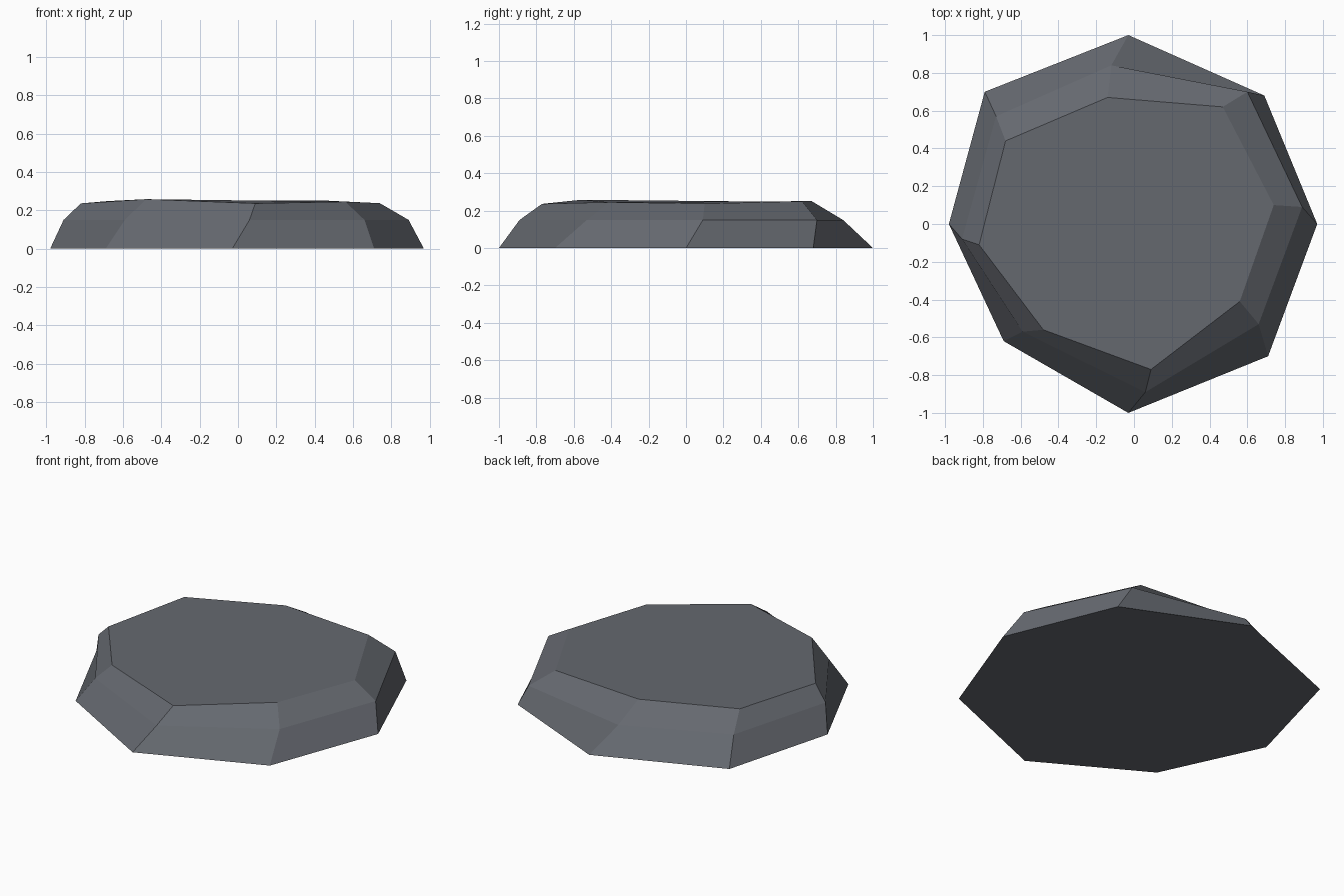
import bpy
import bmesh

if "Cube" in bpy.data.objects:
    bpy.data.objects.remove(bpy.data.objects["Cube"])

stone = bpy.data.materials.new("slate_grey")
stone.diffuse_color = (0.13, 0.14, 0.16, 1)
stone.use_nodes = True
stone.node_tree.nodes["Principled BSDF"].inputs["Base Color"].default_value = stone.diffuse_color

# Three eight-sided outlines, counterclockwise from the right: base, shoulder, top
base = [(.97, 0, 0), (.69, .68, 0), (-.03, 1, 0), (-.79, .70, 0),
        (-.98, 0, 0), (-.69, -.62, 0), (-.03, -1, 0), (.71, -.70, 0)]
shoulder = [(.89, .09, .15), (.60, .70, .15), (-.12, .84, .15), (-.73, .57, .15),
            (-.91, -.08, .15), (-.59, -.57, .15), (.06, -.89, .15), (.66, -.53, .15)]
top = [(.74, .10, .237), (.47, .62, .25), (-.14, .67, .252), (-.68, .44, .248),
       (-.82, -.11, .236), (-.48, -.56, .258), (.09, -.77, .236), (.56, -.41, .245)]

bm = bmesh.new()
rings = [[bm.verts.new(p) for p in ring] for ring in (base, shoulder, top)]

# Sloping sides
for low, high in zip(rings, rings[1:]):
    for i in range(8):
        j = (i + 1) % 8
        bm.faces.new((low[i], low[j], high[j], high[i]))

# Flat underside and top
bm.faces.new(rings[0][::-1])
bm.faces.new(rings[2])

mesh = bpy.data.meshes.new("flat_rock")
bm.to_mesh(mesh)
bm.free()
mesh.materials.append(stone)
rock = bpy.data.objects.new("flat_rock", mesh)
bpy.context.collection.objects.link(rock)
